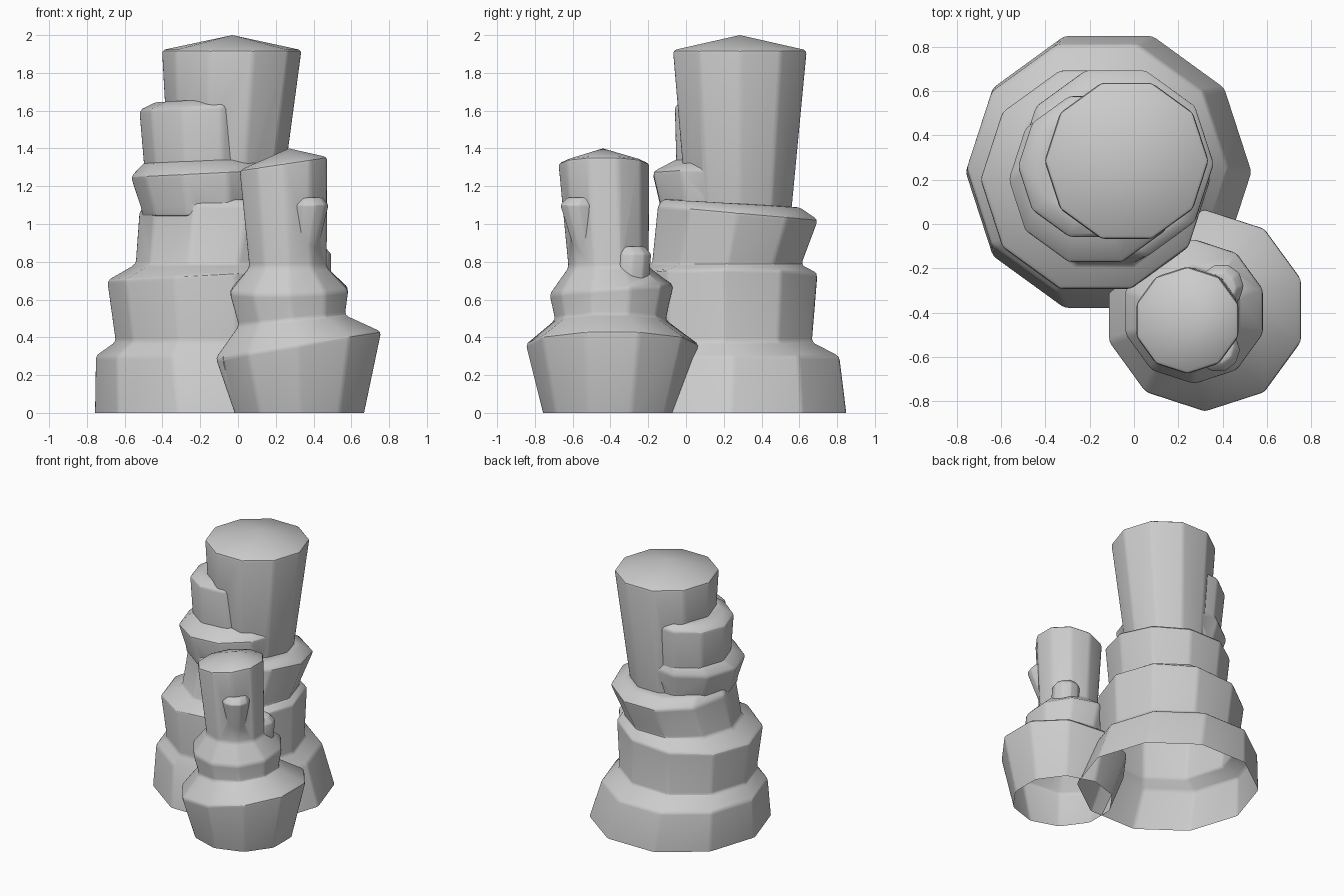
import bpy, bmesh, math
from mathutils import Vector

if "Cube" in bpy.data.objects:
    bpy.data.objects.remove(bpy.data.objects["Cube"])

SIDES = 10


def loft(name, rings, apex=None, phase=0, bevel=0.018):
    """Closed stack of ten-sided rings: (z, cx, cy, r, tilt_x, tilt_y)."""
    bm = bmesh.new()
    loops = []
    for z, cx, cy, r, *tilt in rings:
        tx, ty = (tilt + [0, 0])[:2]
        loop = []
        for i in range(SIDES):
            a = math.radians(phase) + 2 * math.pi * i / SIDES
            dx, dy = r * math.cos(a), r * math.sin(a)
            loop.append(bm.verts.new((cx + dx, cy + dy, z + tx * dx + ty * dy)))
        loops.append(loop)
    for lo, hi in zip(loops, loops[1:]):
        for i in range(SIDES):
            j = (i + 1) % SIDES
            bm.faces.new((lo[i], lo[j], hi[j], hi[i]))
    bm.faces.new(loops[0][::-1])
    if apex:
        tip = bm.verts.new(apex)
        for i in range(SIDES):
            bm.faces.new((loops[-1][i], loops[-1][(i + 1) % SIDES], tip))
    else:
        bm.faces.new(loops[-1])
    bmesh.ops.recalc_face_normals(bm, faces=bm.faces)
    me = bpy.data.meshes.new(name)
    bm.to_mesh(me)
    bm.free()
    ob = bpy.data.objects.new(name, me)
    bpy.context.collection.objects.link(ob)
    if bevel:
        m = ob.modifiers.new("soft_edges", 'BEVEL')
        m.width, m.segments = bevel, 2
        m.limit_method, m.angle_limit = 'ANGLE', math.radians(25)
    return ob


def combine(base, others, operation):
    for o in others:
        m = base.modifiers.new(operation.lower(), 'BOOLEAN')
        m.operation, m.solver, m.object = operation, 'EXACT', o


def finish(ob, helpers):
    """Apply modifiers, drop helpers, open the underside at z = 0."""
    dg = bpy.context.evaluated_depsgraph_get()
    me = bpy.data.meshes.new_from_object(ob.evaluated_get(dg))
    ob.modifiers.clear()
    ob.data = me
    for h in helpers:
        bpy.data.objects.remove(h)
    bm = bmesh.new()
    bm.from_mesh(me)
    bmesh.ops.bisect_plane(bm, geom=bm.verts[:] + bm.edges[:] + bm.faces[:],
                           plane_co=(0, 0, 0), plane_no=(0, 0, 1), clear_inner=True)
    bm.to_mesh(me)
    bm.free()
    bpy.ops.object.select_all(action='DESELECT')
    ob.select_set(True)
    bpy.context.view_layer.objects.active = ob
    bpy.ops.object.shade_smooth_by_angle(angle=math.radians(28))


# Tall pillar: three stacked tiers
tall = loft("tall_rock_pillar", [
    (-0.1, -0.115, 0.235, 0.645), (0, -0.115, 0.235, 0.645),
    (0.30, -0.165, 0.25, 0.59), (0.375, -0.16, 0.2, 0.49),
    (0.73, -0.175, 0.2, 0.52, 0.06), (0.785, -0.13, 0.215, 0.415),
    (1.06, -0.08, 0.275, 0.445, 0, -0.09), (1.11, -0.11, 0.24, 0.38, 0, -0.06)])

# Tall pillar: flared top column and its two side ledges
column = loft("tall_column", [(1.0, -0.07, 0.28, 0.285), (1.92, -0.033, 0.285, 0.372)],
              apex=(-0.03, 0.285, 2.0))
low_ledge = loft("low_ledge", [
    (1.04, -0.16, 0.2, 0.35), (1.11, -0.16, 0.2, 0.355, 0.08),
    (1.27, -0.175, 0.2, 0.395, 0.05), (1.34, -0.19, 0.25, 0.31, 0.05)])
high_ledge = loft("high_ledge", [
    (1.25, -0.18, 0.25, 0.315), (1.62, -0.19, 0.26, 0.335, 0.06),
    (1.66, -0.17, 0.27, 0.27, 0.06)])
parts = [column, low_ledge, high_ledge]
combine(tall, parts, 'UNION')
finish(tall, parts)

# Short pillar: flared base, collar and column
short = loft("short_rock_pillar", [
    (-0.1, 0.325, -0.4, 0.335), (0, 0.325, -0.4, 0.36),
    (0.36, 0.32, -0.39, 0.46, 0.16), (0.49, 0.285, -0.4, 0.295, 0.1),
    (0.65, 0.27, -0.395, 0.33, 0.02, 0.07), (0.77, 0.265, -0.41, 0.215),
    (1.32, 0.24, -0.435, 0.243, 0.15)], apex=(0.27, -0.44, 1.40), phase=18)

# Short pillar: small side ledges
front_chip = loft("front_chip", [
    (0.85, 0.35, -0.52, 0.07), (1.10, 0.38, -0.57, 0.1), (1.14, 0.375, -0.555, 0.075)],
    bevel=0.008)
side_chip = loft("side_chip", [
    (0.6, 0.39, -0.3, 0.1), (0.84, 0.395, -0.28, 0.1), (0.88, 0.385, -0.29, 0.075)],
    bevel=0.008)

# Narrow tapering cracks in the flared base
cracks = []
for deg, lean in ((-16, 0.12), (97, 0.05), (200, 0.03)):
    a = math.radians(deg)
    out = Vector((math.cos(a), math.sin(a), 0))
    side = Vector((-out.y, out.x, 0)) * lean
    c = Vector((0.325, -0.4, 0))
    p, t = c + out * 0.36, c + out * 0.44 + side
    cracks.append(loft("crack_cutter", [(-0.15, *p.xy, 0.022), (0.3, *t.xy, 0.002)], bevel=0))
    cracks[-1].hide_render = True
combine(short, [front_chip, side_chip], 'UNION')
combine(short, cracks, 'DIFFERENCE')
finish(short, [front_chip, side_chip] + cracks)
